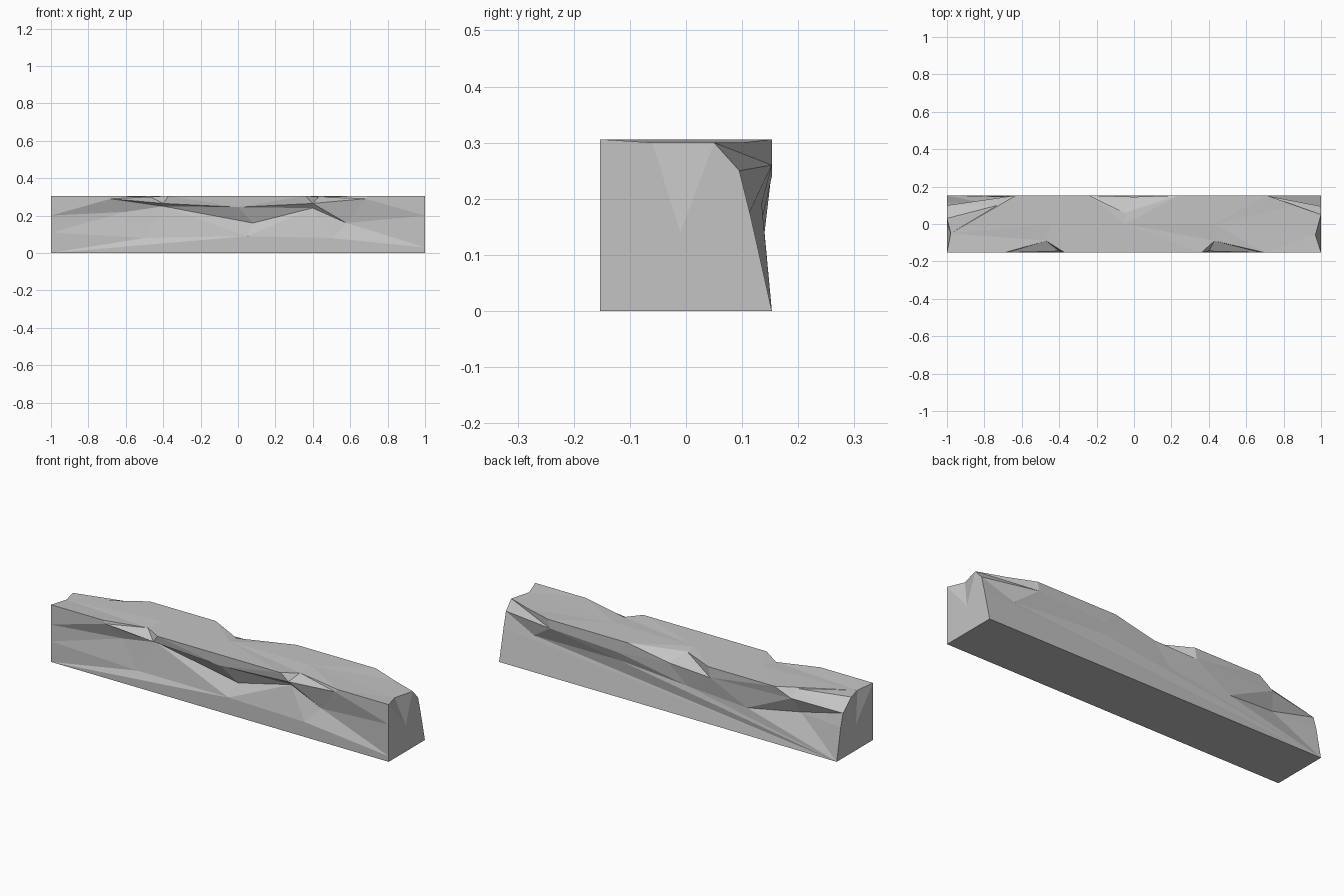
import bpy
import bmesh

cube = bpy.data.objects.get("Cube")
if cube:
    bpy.data.objects.remove(cube, do_unlink=True)

# Half width and height of the squared stone beam
W, H = 0.153, 0.306

# Long chiselled edges, running from the -x end to the +x end
front_bottom = [(-1, -W, 0), (1, -W, 0)]
front_belly = [(-1, -W, .11), (-.5, -.135, .08), (.05, -W, .09), (.5, -W, .08), (1, -W, .03)]
front_groove = [(-1, -W, .2), (-.6, -.12, .22), (-.4, -.115, .25), (.08, -.11, .16),
                (.4, -.12, .24), (.58, -.12, .16), (1, -W, .2)]
front_lip = [(-1, -W, .21), (-.68, -W, .29), (-.4, -.145, .265), (0, -.15, .245),
             (.4, -.145, .265), (.68, -W, .29), (1, -W, .21)]
front_top = [(-1, -W, H), (-.69, -W, H), (-.47, -.09, .3), (-.37, -W, H),
             (.36, -W, H), (.43, -.09, .3), (.7, -W, H), (1, -W, H)]
top_middle = [(-.98, -.05, .3), (-.45, 0, H), (-.05, 0, H), (.43, 0, H), (.97, -.06, .3)]
back_top = [(-1, .03, .3), (-.73, .1, .3), (-.63, W, H), (-.24, W, H), (-.05, .06, .3),
            (.24, W, H), (.71, W, H), (.86, .1, .3), (1, .05, .3)]
back_lip = [(-1, .1, .24), (-.72, .14, .26), (-.25, W, .25), (0, .145, .26),
            (.3, W, .24), (.7, W, .26), (1, .095, .25)]
back_groove = [(-1, .12, .17), (-.75, .1, .18), (-.46, .14, .14), (-.1, .135, .16),
               (.3, .135, .19), (.82, .113, .175), (1, .115, .17)]
back_bottom = [(-1, W, 0), (1, W, 0)]

edges = [front_bottom, front_belly, front_groove, front_lip, front_top,
         top_middle, back_top, back_lip, back_groove, back_bottom]


def fill_strip(bm, a, b):
    """Triangulate between two long edges, always advancing the nearer point."""
    i = j = 0
    while i < len(a) - 1 or j < len(b) - 1:
        step_a = j == len(b) - 1 or (i < len(a) - 1 and a[i + 1].co.x <= b[j + 1].co.x)
        if step_a:
            bm.faces.new((a[i], a[i + 1], b[j]))
            i += 1
        else:
            bm.faces.new((a[i], b[j + 1], b[j]))
            j += 1


def cap_end(bm, rows, index, hub_position):
    """Close one end with a fan around a shallow chip."""
    hub = bm.verts.new(hub_position)
    rim = [row[index] for row in rows]
    for k, vert in enumerate(rim):
        bm.faces.new((vert, rim[(k + 1) % len(rim)], hub))


def stone_material():
    mat = bpy.data.materials.new("light grey stone")
    mat.use_nodes = True
    colour = (.55, .55, .55, 1)
    mat.diffuse_color = colour
    mat.node_tree.nodes["Principled BSDF"].inputs["Base Color"].default_value = colour
    return mat


# Skin the edges into one closed faceted beam
bm = bmesh.new()
rows = [[bm.verts.new(point) for point in edge] for edge in edges]
for k, row in enumerate(rows):
    fill_strip(bm, row, rows[(k + 1) % len(rows)])
cap_end(bm, rows, 0, (-1, -.01, .14))
cap_end(bm, rows, -1, (1, -.01, .14))
bmesh.ops.recalc_face_normals(bm, faces=bm.faces)

mesh = bpy.data.meshes.new("stone_beam")
bm.to_mesh(mesh)
bm.free()
mesh.materials.append(stone_material())
beam = bpy.data.objects.new("stone_beam", mesh)
bpy.context.collection.objects.link(beam)
